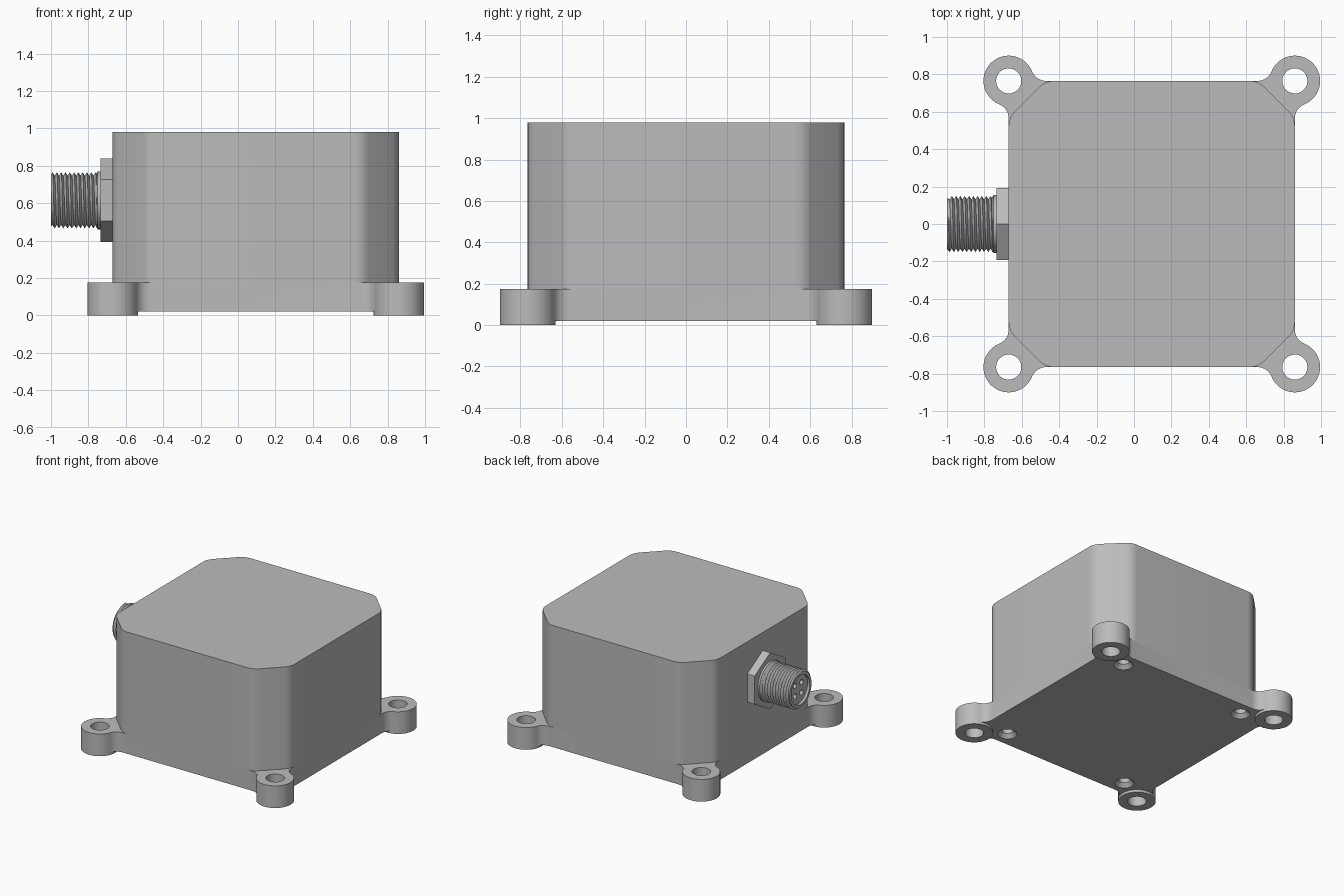
import bpy, bmesh, math
from math import sin, cos, pi, radians, hypot, atan2
from mathutils import Matrix, Vector

cube = bpy.data.objects.get("Cube")
if cube:
    bpy.data.objects.remove(cube, do_unlink=True)

grey = bpy.data.materials.new("housing grey")
grey.use_nodes = True
COLOUR = (0.5, 0.5, 0.5, 1)
grey.diffuse_color = COLOUR
grey.node_tree.nodes["Principled BSDF"].inputs["Base Color"].default_value = COLOUR

CX, HX, HY = 0.095, 0.765, 0.765      # housing centre and half sizes
BASE, LUG_TOP, TOP = 0.02, 0.175, 0.98
LUG_R, HOLE_R, REACH = 0.135, 0.067, 0.2
AXIS_Z = 0.615                        # connector axis height


def finish(name, bm, angle=30):
    bmesh.ops.recalc_face_normals(bm, faces=bm.faces)
    mesh = bpy.data.meshes.new(name)
    bm.to_mesh(mesh)
    bm.free()
    mesh.materials.append(grey)
    obj = bpy.data.objects.new(name, mesh)
    bpy.context.collection.objects.link(obj)
    smooth(obj, angle)
    return obj


def smooth(obj, angle=30):
    bpy.ops.object.select_all(action='DESELECT')
    obj.select_set(True)
    bpy.context.view_layer.objects.active = obj
    bpy.ops.object.shade_smooth_by_angle(angle=radians(angle))


def prism(name, outline, z0, z1):
    bm = bmesh.new()
    face = bm.faces.new([bm.verts.new((x, y, z0)) for x, y in outline])
    top = bmesh.ops.extrude_face_region(bm, geom=[face])["geom"]
    verts = [v for v in top if isinstance(v, bmesh.types.BMVert)]
    bmesh.ops.translate(bm, verts=verts, vec=(0, 0, z1 - z0))
    return finish(name, bm)


def revolve(name, profile, matrix, segs=48):
    """Closed solid from (radius, height) pairs about local z."""
    bm = bmesh.new()
    rings = [[bm.verts.new((r * cos(2 * pi * i / segs), r * sin(2 * pi * i / segs), z))
              for i in range(segs)] for r, z in profile]
    for a, b in zip(rings, rings[1:]):
        for i in range(segs):
            j = (i + 1) % segs
            bm.faces.new((a[i], a[j], b[j], b[i]))
    bm.faces.new(rings[0])
    bm.faces.new(rings[-1])
    bm.transform(matrix)
    return finish(name, bm)


def boolean(target, tool, operation):
    mod = target.modifiers.new("cut", 'BOOLEAN')
    mod.operation, mod.solver, mod.object = operation, 'EXACT', tool
    bpy.context.view_layer.objects.active = target
    bpy.ops.object.modifier_apply(modifier=mod.name)
    bpy.data.objects.remove(tool, do_unlink=True)


def arc(cx, cy, r, a0, a1, n):
    return [(cx + r * cos(a0 + (a1 - a0) * i / n), cy + r * sin(a0 + (a1 - a0) * i / n))
            for i in range(n + 1)]


# Corner shapes, drawn with the lug centre at the origin and +x, +y pointing outward
fillet = (REACH ** 2 - LUG_R ** 2) / (2 * LUG_R)
tangent = atan2(fillet, REACH)
lug_arc = arc(0, 0, LUG_R, -pi / 2 - tangent + pi / 2 - pi / 2 + 2 * tangent, pi - tangent, 40)
lug_gap = arc(0, 0, LUG_R, pi - tangent, 1.5 * pi + tangent, 8)[1:-1]
fillet_x = arc(-REACH, fillet, fillet, -pi / 2, -tangent, 8)[:-1]
fillet_y = [(y, x) for x, y in fillet_x]
lug_corner = fillet_y + lug_arc + fillet_x[::-1]

# Softened chamfer of the upper housing
c, s = 0.195, 0.05
k = s * sin(pi / 4)
chamfer = []
for p0, p1, p2 in (((0, -c - s), (0, -c), (-k, -c + k)), ((-c + k, -k), (-c, 0), (-c - s, 0))):
    for i in range(7):
        t = i / 6
        chamfer.append(tuple((1 - t) ** 2 * a + 2 * t * (1 - t) * b + t * t * d
                             for a, b, d in zip(p0, p1, p2)))


def place(points, sx, sy):
    return [(CX + sx * (HX + x), sy * (HY + y)) for x, y in points]


def four_corners(points):
    ring = []
    for sx, sy in ((1, 1), (-1, 1), (-1, -1), (1, -1)):
        ring += place(points if sx * sy > 0 else points[::-1], sx, sy)
    return ring


corners = [(sx, sy) for sx in (-1, 1) for sy in (-1, 1)]

# Housing: chamfered box on a base plate with four lugs and foot pads
housing = prism("housing", four_corners(lug_corner), BASE, LUG_TOP)
boolean(housing, prism("upper", four_corners(chamfer), LUG_TOP, TOP), 'UNION')
for sx, sy in corners:
    boolean(housing, prism("pad", place(lug_arc + lug_gap, sx, sy), 0, BASE), 'UNION')

# Mounting holes and countersunk screw holes underneath
for sx, sy in corners:
    at = Matrix.Translation((CX + sx * HX, sy * HY, 0))
    boolean(housing, revolve("bore", [(HOLE_R, -0.1), (HOLE_R, 0.3)], at), 'DIFFERENCE')
    at = Matrix.Translation((CX + sx * 0.55, sy * 0.65, BASE))
    boolean(housing, revolve("sink", [(0.09, -0.02), (0.07, 0), (0.042, 0.03), (0.042, 0.12)], at),
            'DIFFERENCE')
smooth(housing)

# Connector parts point along -x from the housing wall
WALL = CX - HX
to_side = Matrix.Translation((WALL, 0, AXIS_Z)) @ Matrix.Rotation(-pi / 2, 4, 'Y')
revolve("hex_nut", [(0.223, -0.01), (0.223, 0.065)], to_side, 6)
revolve("collar", [(0.155, 0.06), (0.155, 0.08), (0.14, 0.09)], to_side)

# Threaded barrel: zigzag helix closed by a rim and a hollow socket
START, END, PITCH, SEGS = 0.08, 0.33, 0.023, 48
bm = bmesh.new()
steps = 2 * int((END - START) / PITCH + 3)
rows = []
for n in range(steps):
    row = []
    for i in range(SEGS + 1):
        h = START + PITCH * (n / 2 - 1 + i / SEGS)
        r = 0.15 if n % 2 else 0.132
        if h >= END - 0.008:
            r = 0.137
        a = 2 * pi * i / SEGS
        row.append(bm.verts.new((r * cos(a), r * sin(a), min(max(h, START), END))))
    rows.append(row)
for a, b in zip(rows, rows[1:]):
    for i in range(SEGS):
        bm.faces.new((a[i], a[i + 1], b[i + 1], b[i]))
bmesh.ops.remove_doubles(bm, verts=bm.verts, dist=0.0001)
bmesh.ops.dissolve_degenerate(bm, edges=bm.edges, dist=0.0001)
bm.transform(to_side)
finish("threaded_barrel", bm, 25)

bm = bmesh.new()
profile = [(0.137, END), (0.115, END), (0.115, END - 0.04)]
rings = [[bm.verts.new((r * cos(2 * pi * i / SEGS), r * sin(2 * pi * i / SEGS), z))
          for i in range(SEGS)] for r, z in profile]
for a, b in zip(rings, rings[1:]):
    for i in range(SEGS):
        bm.faces.new((a[i - 1], a[i], b[i], b[i - 1]))
bm.transform(to_side)
finish("socket_rim", bm)

# Socket insert with four pin holes and a key slot at the edge
insert = revolve("socket_insert", [(0.115, 0.2), (0.115, END - 0.02)], to_side)
for q in range(4):
    a = pi / 4 + q * pi / 2
    at = to_side @ Matrix.Translation((0.058 * cos(a), 0.058 * sin(a), 0))
    boolean(insert, revolve("pin", [(0.02, 0.26), (0.02, 0.4)], at, 20), 'DIFFERENCE')
at = to_side @ Matrix.Translation((0.112, 0, 0))
boolean(insert, revolve("key", [(0.02, 0.27), (0.02, 0.4)], at, 20), 'DIFFERENCE')
smooth(insert)
